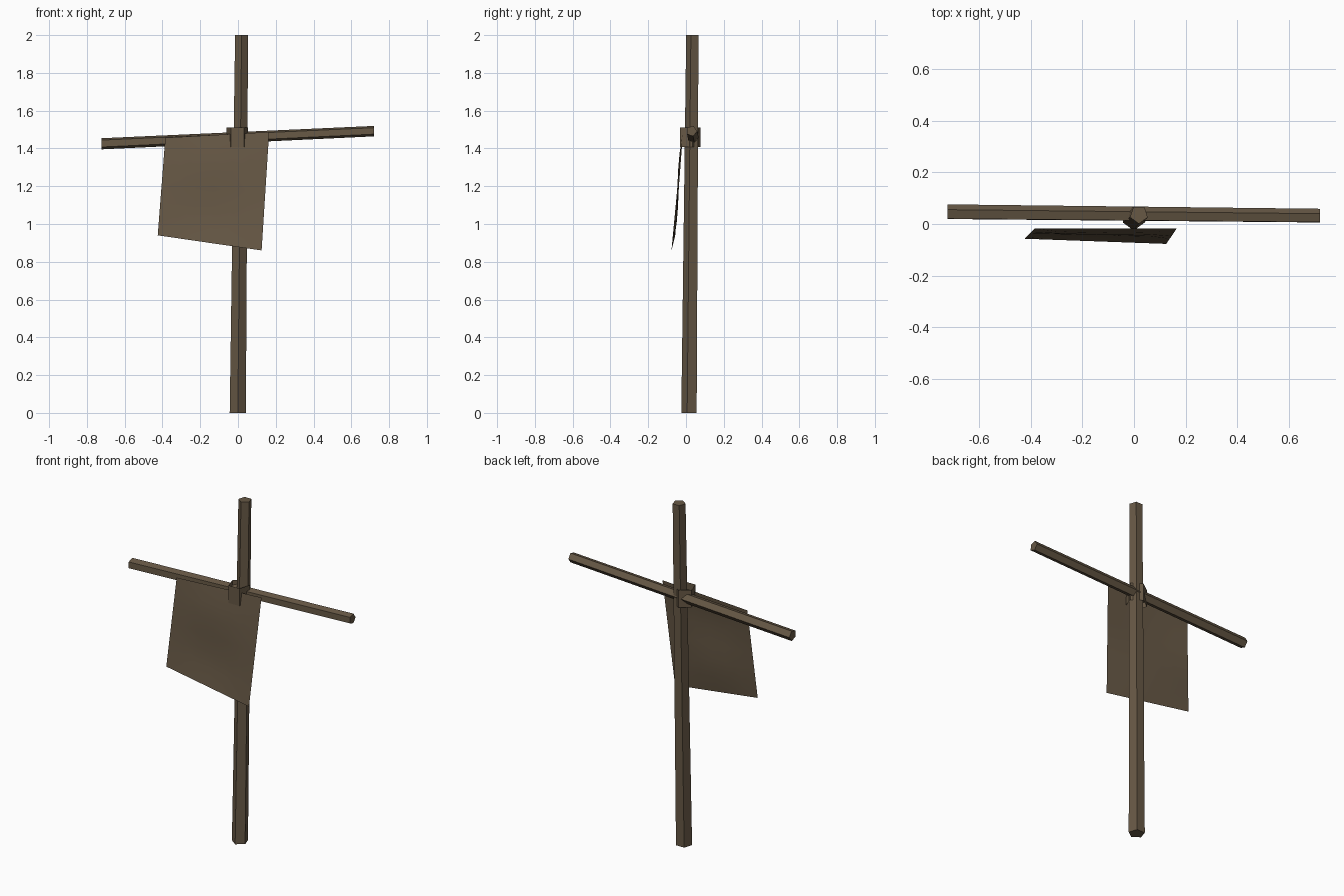
import bpy, bmesh, math
from mathutils import Vector

if "Cube" in bpy.data.objects:
    bpy.data.objects.remove(bpy.data.objects["Cube"])

wood = bpy.data.materials.new("weathered brown")
wood.diffuse_color = (0.135, 0.098, 0.06, 1)
wood.use_nodes = True
wood.node_tree.nodes["Principled BSDF"].inputs["Base Color"].default_value = wood.diffuse_color


def make(name, bm):
    me = bpy.data.meshes.new(name)
    bm.to_mesh(me)
    bm.free()
    ob = bpy.data.objects.new(name, me)
    bpy.context.collection.objects.link(ob)
    me.materials.append(wood)
    return ob


def five_sided(name, start, end, r0, r1, u, v, phase, caps=True):
    """Pentagonal prism between two points; u, v span the cross-section."""
    bm = bmesh.new()
    rings = []
    for c, r in ((start, r0), (end, r1)):
        ring = []
        for i in range(5):
            a = math.radians(phase + 72 * i)
            p = Vector(c) + r * (math.cos(a) * Vector(u) + math.sin(a) * Vector(v))
            ring.append(bm.verts.new(p))
        rings.append(ring)
    for i in range(5):
        j = (i + 1) % 5
        bm.faces.new((rings[0][i], rings[0][j], rings[1][j], rings[1][i]))
    if caps:
        bm.faces.new(rings[0][::-1])
        bm.faces.new(rings[1])
    bmesh.ops.recalc_face_normals(bm, faces=bm.faces)
    return make(name, bm)


X, Y, Z = (1, 0, 0), (0, 1, 0), (0, 0, 1)

# Upright post, slightly leaning and tapered
five_sided("post", (-0.001, 0.02, 0), (0.019, 0.037, 2), 0.045, 0.036, X, Y, -90)

# Tilted crossbar
five_sided("crossbar", (-0.723, 0.045, 1.425), (0.721, 0.03, 1.492),
           0.031, 0.029, Y, Z, 70)

# Open binding sleeve around the joint, flat side to the front
five_sided("binding", (-0.003, 0.016, 1.407), (-0.003, 0.016, 1.51),
           0.06, 0.06, X, Y, 90, caps=False)

# Hanging cloth: a gently waving sheet between four corners
tl, tr = Vector((-0.385, -0.018, 1.457)), Vector((0.165, -0.018, 1.487))
bl, br = Vector((-0.425, -0.057, 0.94)), Vector((0.125, -0.077, 0.86))
N = 6
bm = bmesh.new()
grid = []
for j in range(N + 1):
    t = j / N
    row = []
    for i in range(N + 1):
        s = i / N
        p = tl.lerp(tr, s).lerp(bl.lerp(br, s), t)
        p.y -= 0.009 * math.sin(2 * math.pi * t) * math.sin(math.pi * s)
        row.append(bm.verts.new(p))
    grid.append(row)
for j in range(N):
    for i in range(N):
        bm.faces.new((grid[j][i], grid[j + 1][i], grid[j + 1][i + 1], grid[j][i + 1]))
for f in bm.faces:
    f.smooth = True
make("cloth", bm)
